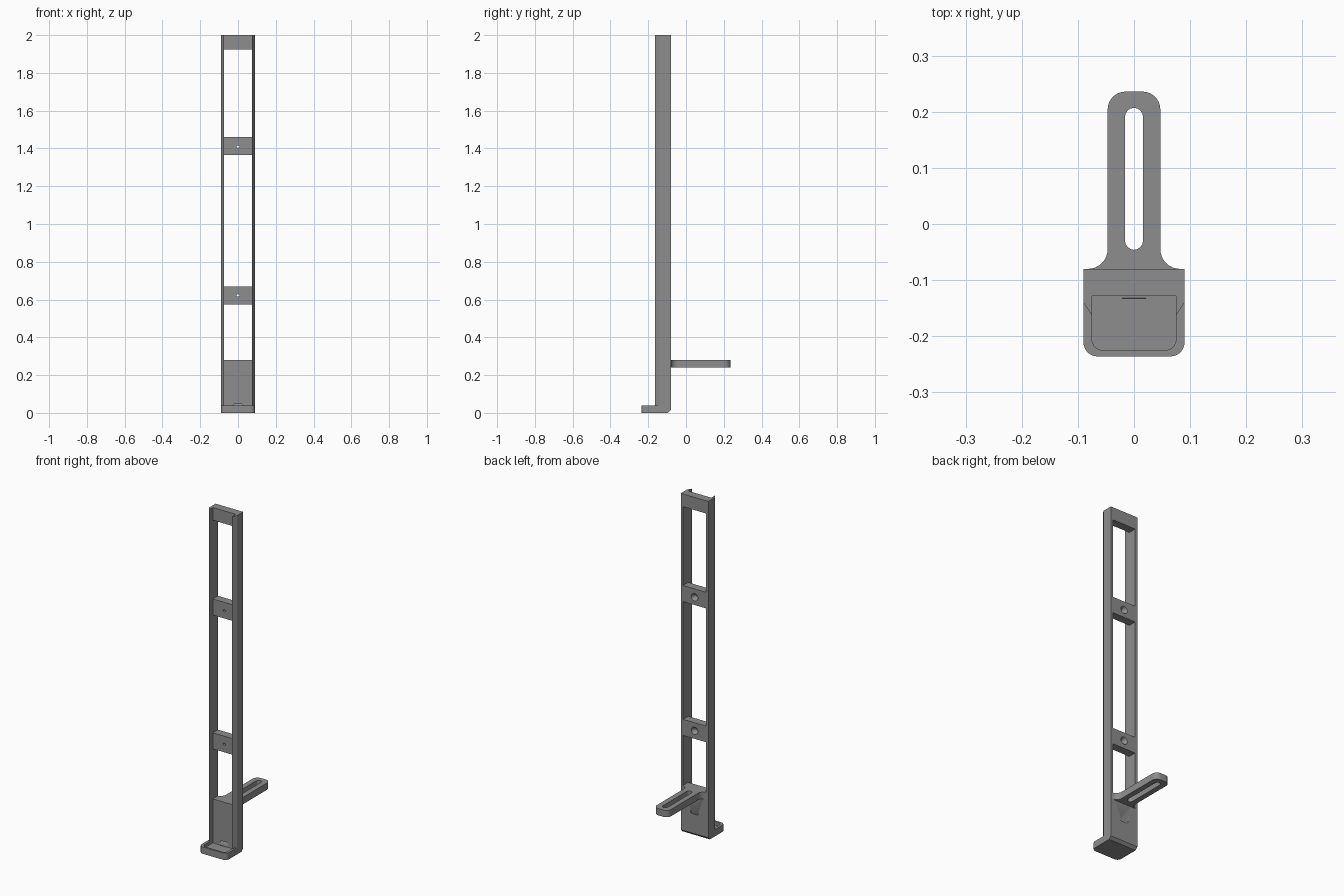
import bpy, bmesh, math
from mathutils import Vector

if "Cube" in bpy.data.objects:
    bpy.data.objects.remove(bpy.data.objects["Cube"])

grey = bpy.data.materials.new("grey_plastic")
grey.diffuse_color = (0.27, 0.27, 0.27, 1)
grey.use_nodes = True
grey.node_tree.nodes["Principled BSDF"].inputs["Base Color"].default_value = grey.diffuse_color

BACK, PLATE, W, IN = -0.08, -0.128, 0.09, 0.075


def finish(name, bm):
    bmesh.ops.recalc_face_normals(bm, faces=bm.faces[:])
    me = bpy.data.meshes.new(name)
    bm.to_mesh(me)
    bm.free()
    me.materials.append(grey)
    ob = bpy.data.objects.new(name, me)
    bpy.context.collection.objects.link(ob)
    return ob


def loft(name, rings):
    """Skin a stack of equal-length rings and cap both ends."""
    bm = bmesh.new()
    vs = [[bm.verts.new(p) for p in r] for r in rings]
    n = len(vs[0])
    for a, b in zip(vs, vs[1:]):
        for i in range(n):
            j = (i + 1) % n
            bm.faces.new((a[i], a[j], b[j], b[i]))
    bm.faces.new(vs[0][::-1])
    bm.faces.new(vs[-1])
    return finish(name, bm)


def prism(name, outline, z0, z1):
    return loft(name, [[(x, y, z) for x, y in outline] for z in (z0, z1)])


def arc(cx, cy, r, a0, a1, n=8):
    return [(cx + r * math.cos(math.radians(a0 + (a1 - a0) * i / n)),
             cy + r * math.sin(math.radians(a0 + (a1 - a0) * i / n)))
            for i in range(n + 1)]


def activate(ob):
    bpy.ops.object.select_all(action='DESELECT')
    ob.select_set(True)
    bpy.context.view_layer.objects.active = ob


def cut(ob, cutter, keep=False):
    m = ob.modifiers.new("cut", 'BOOLEAN')
    m.operation, m.solver, m.object = 'DIFFERENCE', 'EXACT', cutter
    activate(ob)
    bpy.ops.object.modifier_apply(modifier=m.name)
    if not keep:
        bpy.data.objects.remove(cutter, do_unlink=True)


# Frame: two rails with bevelled lips, joined by a back plate and crossbars.
# Cells are stacked by height; walls shared by two cells cancel out.
rail = [(W, BACK), (W, -0.14), (IN, -0.163), (IN, PLATE), (IN, BACK)]
web = [(IN, BACK), (IN, PLATE), (-IN, PLATE), (-IN, BACK)]
levels = [0.04, 0.28, 0.575, 0.67, 1.365, 1.46, 1.925, 2.0]
faces = {}


def toggle(pts):
    key = frozenset(pts)
    if key in faces:
        del faces[key]
    else:
        faces[key] = pts


for k, (z0, z1) in enumerate(zip(levels, levels[1:])):
    cells = [rail, [(-x, y) for x, y in rail]] + ([web] if k % 2 == 0 else [])
    for c in cells:
        toggle([(x, y, z0) for x, y in c])
        toggle([(x, y, z1) for x, y in c])
        for p, q in zip(c, c[1:] + c[:1]):
            toggle([(*p, z0), (*q, z0), (*q, z1), (*p, z1)])
bm = bmesh.new()
verts = {}
for pts in faces.values():
    for p in pts:
        if p not in verts:
            verts[p] = bm.verts.new(p)
    bm.faces.new([verts[p] for p in pts])
bmesh.ops.recalc_face_normals(bm, faces=bm.faces[:])
bmesh.ops.dissolve_limit(bm, angle_limit=0.01, verts=bm.verts[:], edges=bm.edges[:])
frame = finish("rail_frame", bm)

# Screw holes, small at the front and countersunk at the back
for z in (0.622, 1.41):
    rings = [[(x, y, z + h) for x, h in arc(0, 0, r, 0, 360 * 23 / 24, 23)]
             for y, r in ((-0.15, 0.007), (-0.105, 0.007), (BACK, 0.022), (-0.07, 0.022))]
    cut(frame, loft("hole_cutter", rings))

# Foot tray with rounded front corners and a bevelled lower back edge
R = 0.025
foot = ([(W, BACK), (-W, BACK)] + arc(-W + R, -0.236 + R, R, 180, 270)
        + arc(W - R, -0.236 + R, R, 270, 360))
tray = loft("foot_tray", [[(x, min(y, BACK - 0.015), 0) for x, y in foot],
                          [(x, y, 0.015) for x, y in foot],
                          [(x, y, 0.04) for x, y in foot]])
r = 0.02
pocket = ([(IN, PLATE), (-IN, PLATE)] + arc(-IN + r, -0.225 + r, r, 180, 270)
          + arc(IN - r, -0.225 + r, r, 270, 360))
cut(tray, prism("pocket_cutter", pocket, 0.02, 0.08))

# Sloping cable slot from the back of the plate down to the tray
slot = arc(0.016, 0, 0.01, -90, 90) + arc(-0.016, 0, 0.01, 90, 270)
channel = loft("channel_cutter", [[(x, y, z + h) for x, h in slot]
                                  for y, z in ((-0.07, 0.162), (-0.133, 0.027))])
cut(frame, channel, keep=True)
cut(tray, channel)

# Slotted arm at the back with flared root
A, F, T = 0.047, 0.035, 0.032
half = arc(A + F, BACK + F, F, 270, 180) + arc(A - T, 0.236 - T, T, 0, 90)
arm = prism("slotted_arm", half + [(-x, y) for x, y in reversed(half)], 0.24, 0.28)
s = 0.016
cut(arm, prism("slot_cutter", arc(0, 0.207 - s, s, 0, 180) + arc(0, -0.046 + s, s, 180, 360),
               0.2, 0.32))

for ob in (frame, tray, arm):
    activate(ob)
    bpy.ops.object.shade_smooth_by_angle(angle=math.radians(30))
